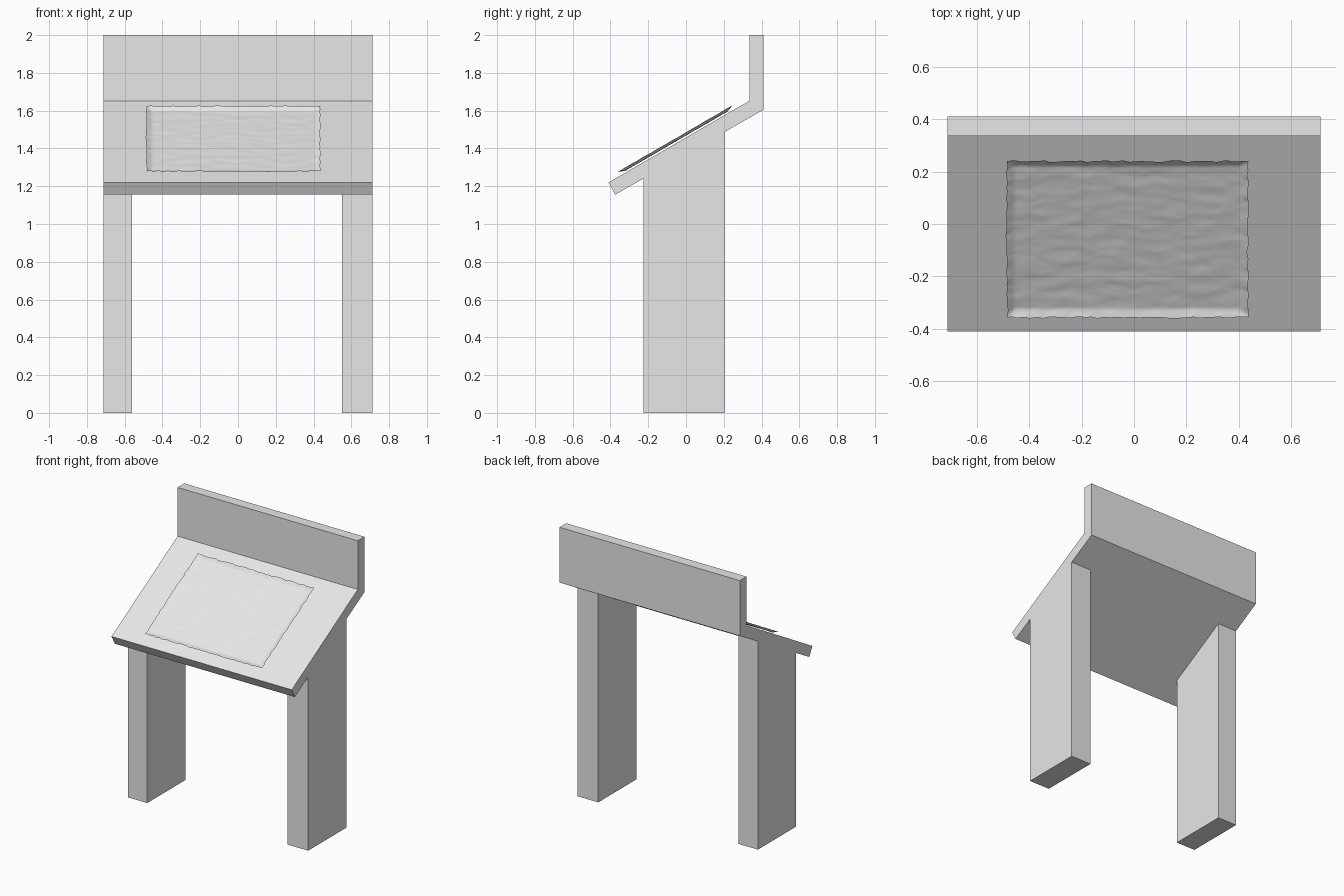
import bpy
import bmesh
from math import atan2, cos, sin
from mathutils import Vector, noise

cube = bpy.data.objects.get("Cube")
if cube:
    bpy.data.objects.remove(cube)

grey = bpy.data.materials.new("light grey")
grey.use_nodes = True
grey.diffuse_color = (0.8, 0.8, 0.8, 1)
grey.node_tree.nodes["Principled BSDF"].inputs["Base Color"].default_value = (0.8, 0.8, 0.8, 1)


def add_object(name, bm):
    mesh = bpy.data.meshes.new(name)
    bm.to_mesh(mesh)
    bm.free()
    mesh.materials.append(grey)
    obj = bpy.data.objects.new(name, mesh)
    bpy.context.collection.objects.link(obj)
    return obj


def extrude_profile(name, profile, x0, x1):
    """Sweep a (y, z) side profile along x."""
    bm = bmesh.new()
    face = bm.faces.new([bm.verts.new((x0, y, z)) for y, z in profile])
    swept = bmesh.ops.extrude_face_region(bm, geom=[face])
    verts = [v for v in swept["geom"] if isinstance(v, bmesh.types.BMVert)]
    bmesh.ops.translate(bm, verts=verts, vec=(x1 - x0, 0, 0))
    bmesh.ops.recalc_face_normals(bm, faces=bm.faces[:])
    return add_object(name, bm)


# Sloping desk top with upright back panel
desk = [(-0.41, 1.22), (-0.375, 1.155), (0.41, 1.605),
        (0.41, 2.0), (0.335, 2.0), (0.335, 1.652)]
extrude_profile("desk_and_back_panel", desk, -0.712, 0.712)

# Two slab legs cut to the slope of the desk
leg = [(-0.225, 0), (0.205, 0), (0.205, 1.488), (-0.225, 1.242)]
extrude_profile("right_leg", leg, -0.712, -0.56)
extrude_profile("left_leg", leg, 0.55, 0.712)

# Uneven tablet sheet with a raised, ragged rim, lying along the slope
angle = atan2(0.432, 0.745)
along = Vector((0, cos(angle), sin(angle)))
normal = Vector((0, -sin(angle), cos(angle)))
start = Vector((0, -0.41, 1.22))
width, length, rim = 0.92, 0.69, 0.03
bm = bmesh.new()
bmesh.ops.create_grid(bm, x_segments=92, y_segments=70, size=0.5)
for v in bm.verts:
    u, w = v.co.x * width, v.co.y * length
    edge = min(width / 2 - abs(u), length / 2 - abs(w))
    lift = max(0, 1 - edge / rim)
    seed = Vector((u * 9, w * 24, 0))
    bumps = noise.noise(seed) * 0.002 + noise.noise(seed * 2.5) * 0.0008
    ragged = noise.noise(Vector((u * 30, w * 30, 5))) * 0.007 * lift
    height = 0.01 + bumps + 0.014 * lift
    v.co = start + along * (0.42 + w + ragged) + normal * height
    v.co.x = u - 0.025 + ragged
sheet = add_object("tablet_sheet", bm)
sheet.data.shade_smooth()
